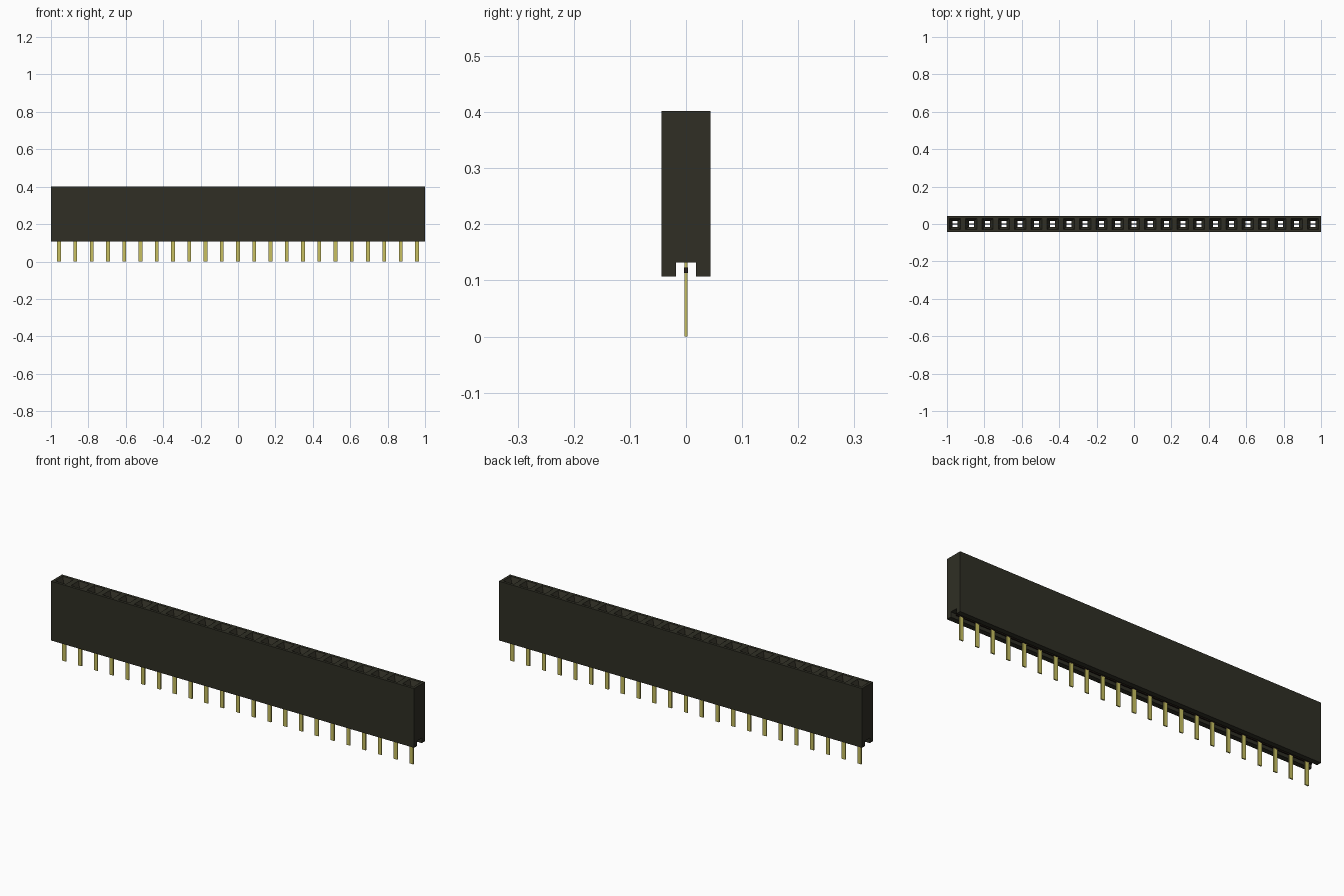
import bpy, bmesh

cube = bpy.data.objects.get("Cube")
if cube:
    bpy.data.objects.remove(cube, do_unlink=True)

COUNT = 23
PITCH = 2.0 / COUNT
HALF = PITCH / 2
DEPTH = 0.0435           # half depth of the housing
TOP, CEIL, BASE = 0.402, 0.132, 0.107
SLOT = 0.018             # half width of the slot underneath
CENTRES = [(i - (COUNT - 1) / 2) * PITCH for i in range(COUNT)]


def material(name, rgb):
    m = bpy.data.materials.new(name)
    m.use_nodes = True
    m.diffuse_color = (*rgb, 1)
    m.node_tree.nodes["Principled BSDF"].inputs["Base Color"].default_value = (*rgb, 1)
    return m


def finish(name, bm, mat):
    bmesh.ops.remove_doubles(bm, verts=bm.verts, dist=1e-5)
    bmesh.ops.recalc_face_normals(bm, faces=bm.faces)
    me = bpy.data.meshes.new(name)
    bm.to_mesh(me)
    bm.free()
    me.materials.append(mat)
    ob = bpy.data.objects.new(name, me)
    bpy.context.collection.objects.link(ob)
    return ob


def add_box(bm, x, hx, hy, z0, z1):
    verts = bmesh.ops.create_cube(bm, size=1)["verts"]
    for v in verts:
        v.co = (x + v.co.x * 2 * hx, v.co.y * 2 * hy, z0 + (v.co.z + 0.5) * (z1 - z0))


def face(bm, points):
    bm.faces.new([bm.verts.new(p) for p in points])


black = material("black plastic", (0.029, 0.028, 0.018))
gold = material("gold metal", (0.58, 0.53, 0.12))
dark = material("dark metal", (0.022, 0.014, 0.010))

# Housing: one tapered through-hole per cell, with a slot along the underside
bm = bmesh.new()
rings = [(HALF, DEPTH, TOP), (0.030, 0.030, TOP), (0.0135, 0.0150, 0.372),
         (0.0135, 0.0150, CEIL), (HALF, SLOT, CEIL)]
corners = [(-1, -1), (1, -1), (1, 1), (-1, 1)]
wall = [(SLOT, CEIL), (SLOT, BASE), (DEPTH, BASE), (DEPTH, TOP)]
for cx in CENTRES:
    for (ax, ay, az), (bx, by, bz) in zip(rings, rings[1:]):
        for (sx, sy), (tx, ty) in zip(corners, corners[1:] + corners[:1]):
            face(bm, [(cx + sx * ax, sy * ay, az), (cx + tx * ax, ty * ay, az),
                      (cx + tx * bx, ty * by, bz), (cx + sx * bx, sy * by, bz)])
    for side in (-1, 1):
        for (y0, z0), (y1, z1) in zip(wall, wall[1:]):
            face(bm, [(cx - HALF, side * y0, z0), (cx + HALF, side * y0, z0),
                      (cx + HALF, side * y1, z1), (cx - HALF, side * y1, z1)])
# End walls with the slot outline
for x in (-1, 1):
    outline = [(x, y, z) for y, z in wall] + [(x, -y, z) for y, z in reversed(wall)]
    face(bm, outline)
finish("housing", bm, black)

# Flat pins hanging below the housing
bm = bmesh.new()
for cx in CENTRES:
    add_box(bm, cx, 0.010, 0.003, 0.0, 0.140)
finish("pins", bm, gold)

# Thin contact blades inside the holes
bm = bmesh.new()
for cx in CENTRES:
    add_box(bm, cx, 0.0130, 0.0032, 0.136, 0.180)
finish("contact_blades", bm, dark)

# Thin strip joining the pins inside the slot
bm = bmesh.new()
add_box(bm, 0, 0.985, 0.0032, 0.113, 0.123)
finish("pin_strip", bm, dark)
